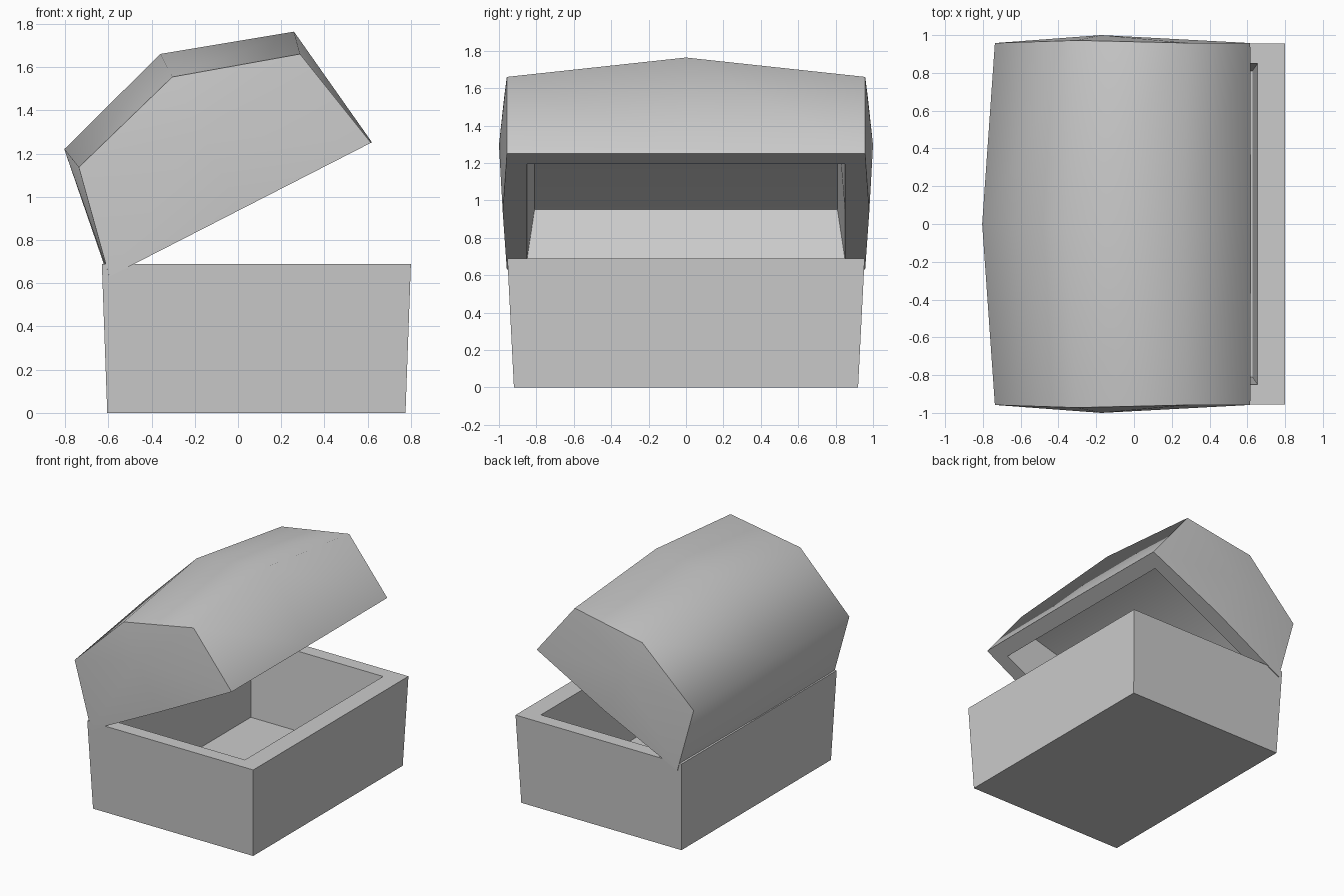
import bpy, bmesh, math

cube = bpy.data.objects.get("Cube")
if cube:
    bpy.data.objects.remove(cube, do_unlink=True)

grey = bpy.data.materials.new("plain_grey")
grey.use_nodes = True
colour = (0.6, 0.6, 0.6, 1)
grey.diffuse_color = colour
grey.node_tree.nodes["Principled BSDF"].inputs["Base Color"].default_value = colour


def bridge(bm, a, b):
    """Join two closed rings with quads."""
    n = len(a)
    for i in range(n):
        j = (i + 1) % n
        bm.faces.new((a[i], a[j], b[j], b[i]))


def finish(bm, name):
    bmesh.ops.recalc_face_normals(bm, faces=bm.faces)
    mesh = bpy.data.meshes.new(name)
    bm.to_mesh(mesh)
    bm.free()
    mesh.materials.append(grey)
    ob = bpy.data.objects.new(name, mesh)
    bpy.context.collection.objects.link(ob)
    bpy.ops.object.select_all(action='DESELECT')
    ob.select_set(True)
    bpy.context.view_layer.objects.active = ob
    bpy.ops.object.shade_smooth_by_angle(angle=math.radians(68))
    return ob


# Chest base: tapered open box with thick walls
def rectangle(bm, x0, x1, y, z):
    return [bm.verts.new(p) for p in
            ((x0, -y, z), (x1, -y, z), (x1, y, z), (x0, y, z))]


bm = bmesh.new()
rings = [rectangle(bm, *r) for r in (
    (-0.605, 0.775, 0.92, 0),
    (-0.63, 0.80, 0.955, 0.69),
    (-0.485, 0.655, 0.85, 0.69),
    (-0.457, 0.627, 0.81, 0.09))]
for lower, upper in zip(rings, rings[1:]):
    bridge(bm, lower, upper)
bm.faces.new(rings[0])
bm.faces.new(rings[-1])
finish(bm, "chest_base")

# Chest lid: five-point arch, wider in the middle, hollow underneath
bm = bmesh.new()


def arch(y, foot, shoulder, shoulder_z, crown_z, crown_y):
    return [bm.verts.new(p) for p in (
        (-foot, y, 0), (-shoulder, y, shoulder_z), (0, crown_y, crown_z),
        (shoulder, y, shoulder_z), (foot, y, 0))]


right = arch(-0.958, 0.68, 0.575, 0.515, 0.69, -0.972)
middle = arch(0, 0.685, 0.597, 0.62, 0.81, 0)
left = arch(0.958, 0.68, 0.575, 0.515, 0.69, 0.972)
for a, b in ((right, middle), (middle, left)):
    for i in range(4):
        bm.faces.new((a[i], a[i + 1], b[i + 1], b[i]))

# Bulged lid ends
rim_mids = []
for end, side in ((right, -1), (left, 1)):
    mid = bm.verts.new((0, side * 0.98, 0))
    centre = bm.verts.new((0, side, 0.4))
    loop = end + [mid]
    for i in range(6):
        bm.faces.new((loop[i], loop[(i + 1) % 6], centre))
    rim_mids.append(mid)


# Lid rim, inner walls and vaulted ceiling
def inner_ring(x, y, z, ridge_z):
    return [bm.verts.new(p) for p in (
        (-x, -y, z), (-x, 0, z), (-x, y, z), (0, y, ridge_z),
        (x, y, z), (x, 0, z), (x, -y, z), (0, -y, ridge_z))]


outer = [right[0], middle[0], left[0], rim_mids[1],
         left[4], middle[4], right[4], rim_mids[0]]
opening = inner_ring(0.56, 0.85, 0, 0)
ceiling = inner_ring(0.53, 0.81, 0.283, 0.39)
bridge(bm, outer, opening)
bridge(bm, opening, ceiling)
for half in ((0, 1, 2, 3, 7), (3, 4, 5, 6, 7)):
    bm.faces.new([ceiling[i] for i in half])

lid = finish(bm, "chest_lid")
lid.location = (0.01, 0, 0.94)
lid.rotation_euler = (0, math.radians(-27.1), 0)
